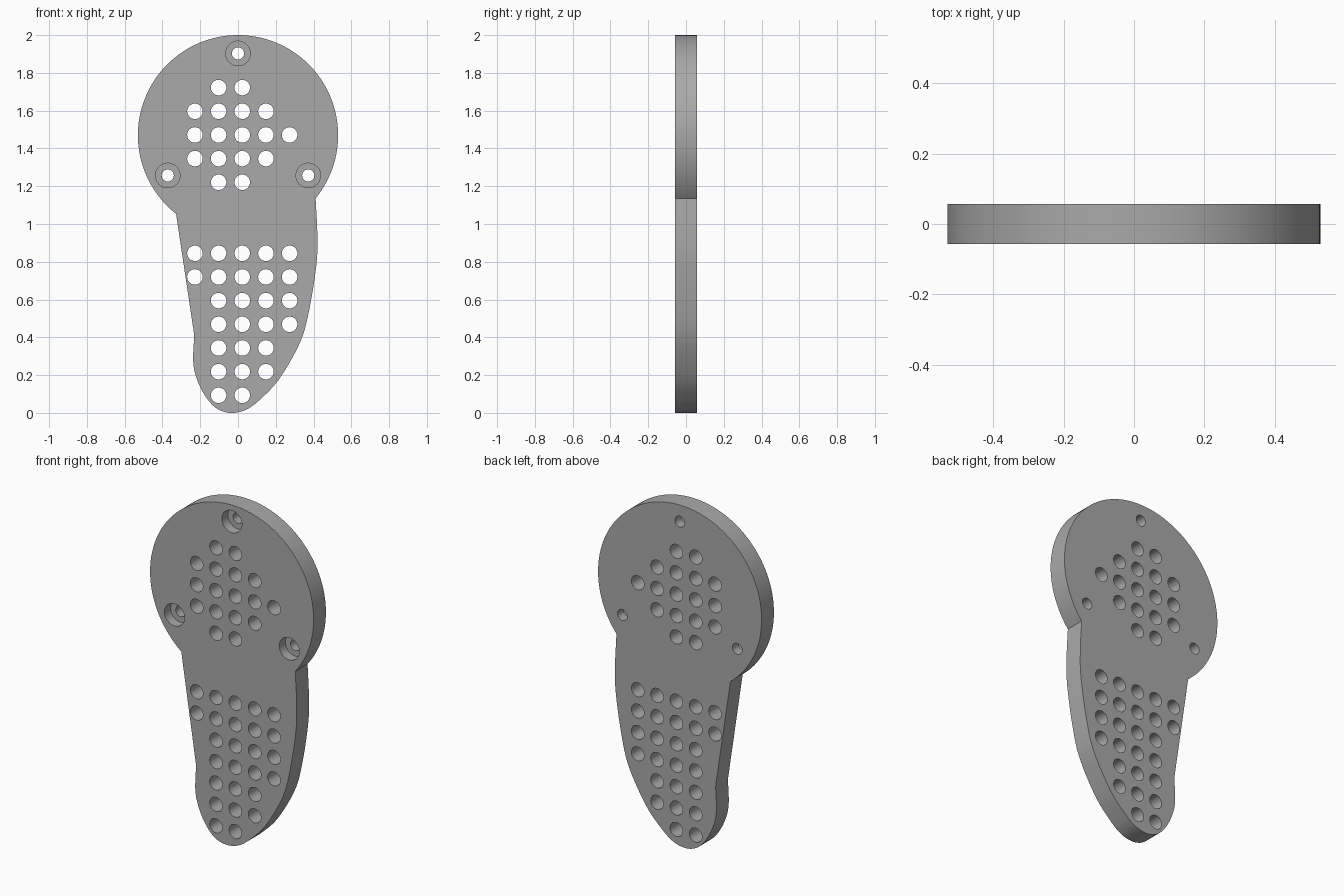
import bpy, bmesh, math
from mathutils import Vector

if "Cube" in bpy.data.objects:
    bpy.data.objects.remove(bpy.data.objects["Cube"], do_unlink=True)

HALF = 0.057  # half the plate thickness

mat = bpy.data.materials.new("plain grey")
mat.use_nodes = True
grey = (0.4, 0.4, 0.4, 1)
mat.diffuse_color = grey
mat.node_tree.nodes["Principled BSDF"].inputs["Base Color"].default_value = grey


def make_object(name, bm):
    bmesh.ops.recalc_face_normals(bm, faces=bm.faces[:])
    mesh = bpy.data.meshes.new(name)
    bm.to_mesh(mesh)
    bm.free()
    mesh.materials.append(mat)
    ob = bpy.data.objects.new(name, mesh)
    bpy.context.collection.objects.link(ob)
    return ob


def add_prism(bm, outline, y0, y1):
    """Extrude a closed x-z outline from y0 to y1."""
    face = bm.faces.new([bm.verts.new((x, y0, z)) for x, z in outline])
    new = bmesh.ops.extrude_face_region(bm, geom=[face])["geom"]
    verts = [v for v in new if isinstance(v, bmesh.types.BMVert)]
    bmesh.ops.translate(bm, verts=verts, vec=(0, y1 - y0, 0))


def arc(x, z, r, start, end, n):
    angles = [math.radians(start + (end - start) * i / n) for i in range(n + 1)]
    return [(x + r * math.cos(a), z + r * math.sin(a)) for a in angles]


def smooth_path(points, steps=8):
    """Catmull-Rom curve through the points."""
    p = [Vector(q) for q in points]
    p = [2 * p[0] - p[1]] + p + [2 * p[-1] - p[-2]]
    out = []
    for a, b, c, d in zip(p, p[1:], p[2:], p[3:]):
        for i in range(steps):
            t = i / steps
            out.append(tuple(0.5 * (2 * b + (c - a) * t + (2 * a - 5 * b + 4 * c - d) * t ** 2
                                    + (3 * b - a - 3 * c + d) * t ** 3)))
    return out + [tuple(points[-1])]


# Plate outline: round head, then a tapering leg
head = arc(0, 1.47, 0.53, 231.8, -39.2, 96)
leg = smooth_path([(0.411, 1.135), (0.42, 0.945), (0.415, 0.785), (0.375, 0.535),
                   (0.327, 0.37), (0.222, 0.185), (0.127, 0.08), (0.045, 0.018), (-0.04, 0),
                   (-0.115, 0.025), (-0.174, 0.09), (-0.218, 0.18), (-0.237, 0.27), (-0.232, 0.413)])
bm = bmesh.new()
add_prism(bm, head + leg[1:], -HALF, HALF)
plate = make_object("perforated_plate", bm)

# Grid of through holes: row number -> first and last column
rows = {0: (1, 2), 1: (0, 3), 2: (0, 4), 3: (0, 3), 4: (1, 2),
        7: (0, 4), 8: (0, 4), 9: (1, 4), 10: (1, 4), 11: (1, 3), 12: (1, 3), 13: (1, 2)}
PITCH = 0.1253
cut = bmesh.new()


def cut_hole(x, z, r, y0, y1):
    add_prism(cut, arc(x, z, r, 0, 360, 40)[:-1], y0, y1)


for row, (first, last) in rows.items():
    for col in range(first, last + 1):
        cut_hole(-0.228 + col * PITCH, 1.722 - row * PITCH, 0.041, -0.1, 0.1)

# Screw holes, counterbored from the front
bores = bmesh.new()
for x, z in ((0, 1.903), (-0.372, 1.257), (0.372, 1.257)):
    cut_hole(x, z, 0.032, -0.1, 0.1)
    add_prism(bores, arc(x, z, 0.065, 0, 360, 48)[:-1], -0.1, 0)

for name, tool in (("hole_cutter", cut), ("counterbore_cutter", bores)):
    cutter = make_object(name, tool)
    mod = plate.modifiers.new(name, "BOOLEAN")
    mod.operation = "DIFFERENCE"
    mod.solver = "EXACT"
    mod.object = cutter
    bpy.context.view_layer.objects.active = plate
    bpy.ops.object.modifier_apply(modifier=name)
    bpy.data.objects.remove(cutter, do_unlink=True)

# Smooth rims, sharp edges
bpy.ops.object.select_all(action="DESELECT")
plate.select_set(True)
bpy.context.view_layer.objects.active = plate
bpy.ops.object.shade_smooth_by_angle(angle=math.radians(30))
